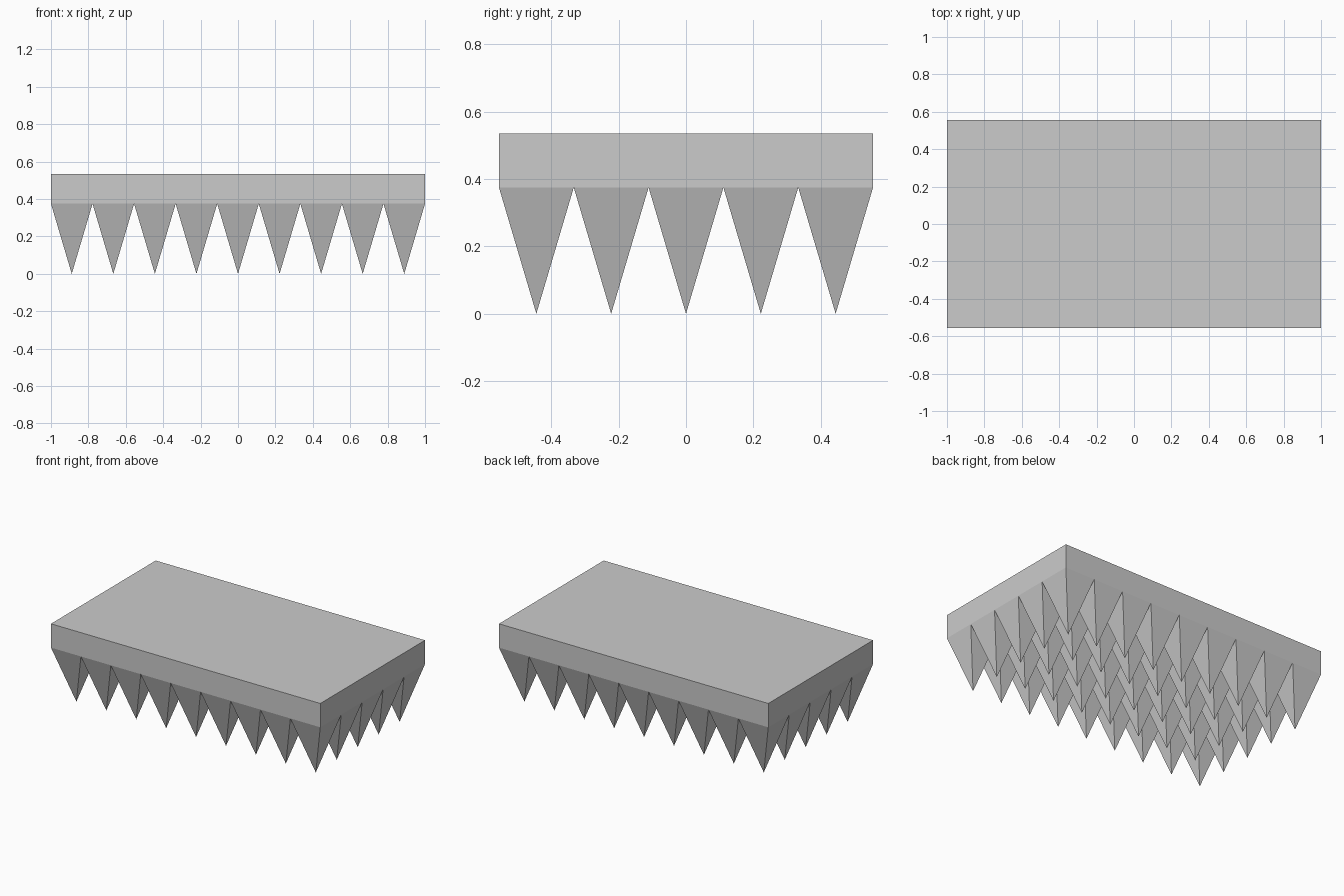
import bpy, bmesh
from mathutils import Matrix

if "Cube" in bpy.data.objects:
    bpy.data.objects.remove(bpy.data.objects["Cube"])

NX, NY = 9, 5                # spikes along x and y
HX, HY = 1.0, 5 / 9          # half sizes of the slab
BASE, TOP = 0.375, 0.535     # underside and top of the slab


def add_object(name, bm):
    bmesh.ops.recalc_face_normals(bm, faces=bm.faces)
    mesh = bpy.data.meshes.new(name)
    bm.to_mesh(mesh)
    bm.free()
    obj = bpy.data.objects.new(name, mesh)
    bpy.context.collection.objects.link(obj)
    return obj


# Flat slab, open underneath where the spikes cover it
bm = bmesh.new()
place = Matrix.Translation((0, 0, (BASE + TOP) / 2)) @ Matrix.Diagonal((2 * HX, 2 * HY, TOP - BASE, 1))
bmesh.ops.create_cube(bm, size=1, matrix=place)
under = [f for f in bm.faces if f.calc_center_median().z < BASE + 0.01]
bmesh.ops.delete(bm, geom=under, context='FACES_ONLY')
slab = add_object("slab", bm)

# Square pyramids pointing down: a grid with every cell poked to a tip
bm = bmesh.new()
bmesh.ops.create_grid(bm, x_segments=NX, y_segments=NY, size=1,
                      matrix=Matrix.Translation((0, 0, BASE)) @ Matrix.Diagonal((HX, HY, 1, 1)))
tips = bmesh.ops.poke(bm, faces=bm.faces[:])["verts"]
for v in tips:
    v.co.z = 0
spikes = add_object("spikes", bm)
# Spike faces look outward and downward
if spikes.data.polygons[0].normal.z > 0:
    spikes.data.flip_normals()
